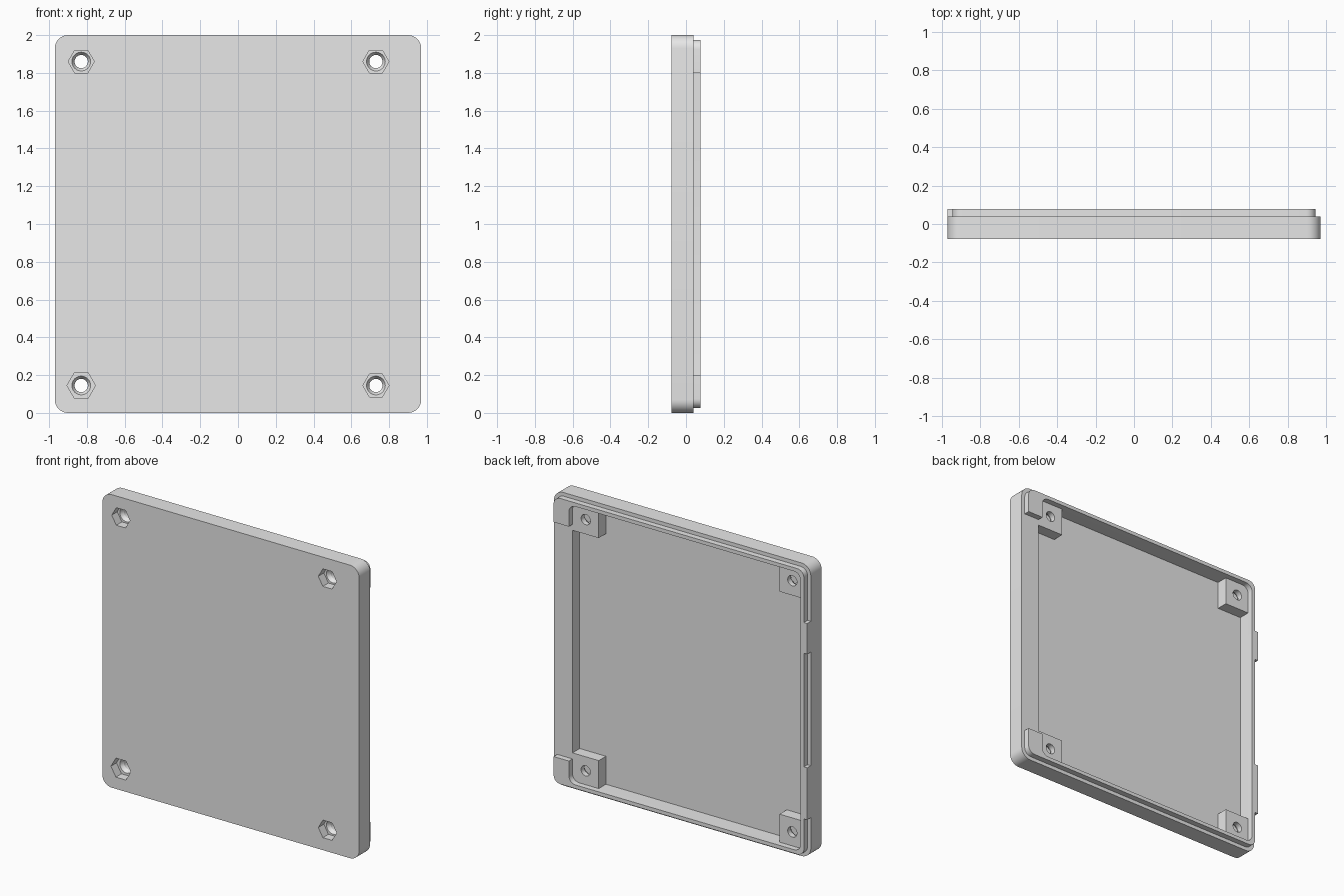
import bpy, bmesh, math
from mathutils import Matrix

cube = bpy.data.objects.get("Cube")
if cube:
    bpy.data.objects.remove(cube, do_unlink=True)

# Depth levels, front to back
FRONT, FLOOR, RIM, LIP = -0.078, -0.039, 0.039, 0.078
HOLES = [(x, z) for x in (-0.83, 0.73) for z in (0.145, 1.86)]

grey = bpy.data.materials.new("light grey plastic")
grey.use_nodes = True
grey.diffuse_color = (0.8, 0.8, 0.8, 1)
grey.node_tree.nodes["Principled BSDF"].inputs["Base Color"].default_value = (0.8, 0.8, 0.8, 1)


def finish(name, bm):
    bmesh.ops.recalc_face_normals(bm, faces=bm.faces)
    mesh = bpy.data.meshes.new(name)
    bm.to_mesh(mesh)
    bm.free()
    mesh.materials.append(grey)
    obj = bpy.data.objects.new(name, mesh)
    bpy.context.collection.objects.link(obj)
    return obj


def plate(name, x0, x1, z0, z1, y0, y1, radius=0.0, steps=8):
    """Rounded rectangle in x and z, extruded from y0 to y1."""
    points = []
    if radius:
        corners = [(x1 - radius, z1 - radius), (x0 + radius, z1 - radius),
                   (x0 + radius, z0 + radius), (x1 - radius, z0 + radius)]
        for i, (cx, cz) in enumerate(corners):
            for k in range(steps + 1):
                a = math.pi / 2 * (i + k / steps)
                points.append((cx + radius * math.cos(a), cz + radius * math.sin(a)))
    else:
        points = [(x1, z1), (x0, z1), (x0, z0), (x1, z0)]
    bm = bmesh.new()
    face = bm.faces.new([bm.verts.new((x, y0, z)) for x, z in points])
    new = bmesh.ops.extrude_face_region(bm, geom=[face])["geom"]
    verts = [v for v in new if isinstance(v, bmesh.types.BMVert)]
    bmesh.ops.translate(bm, verts=verts, vec=(0, y1 - y0, 0))
    return finish(name, bm)


def bore(name, x, z, y0, y1, r0, r1, sides):
    """Cylinder or cone along y, radius r0 at y0 and r1 at y1."""
    bm = bmesh.new()
    bmesh.ops.create_cone(bm, cap_ends=True, segments=sides, radius1=r0, radius2=r1, depth=y1 - y0)
    if sides == 6:
        # Points of the hexagon lie left and right
        bmesh.ops.rotate(bm, verts=bm.verts, matrix=Matrix.Rotation(math.pi / 6, 3, "Z"))
        if max(v.co.x for v in bm.verts) < r0 * 0.99:
            bmesh.ops.rotate(bm, verts=bm.verts, matrix=Matrix.Rotation(math.pi / 6, 3, "Z"))
    bmesh.ops.rotate(bm, verts=bm.verts, matrix=Matrix.Rotation(-math.pi / 2, 3, "X"))
    bmesh.ops.translate(bm, verts=bm.verts, vec=(x, (y0 + y1) / 2, z))
    return finish(name, bm)


def cut(target, cutter):
    """Subtract the cutter from the target and discard it."""
    mod = target.modifiers.new("cut", "BOOLEAN")
    mod.operation, mod.solver, mod.object = "DIFFERENCE", "EXACT", cutter
    bpy.context.view_layer.objects.active = target
    bpy.ops.object.modifier_apply(modifier=mod.name)
    bpy.data.objects.remove(cutter, do_unlink=True)


def pocket(y0, y1):
    return plate("pocket_cutter", -0.92, 0.83, 0.05, 1.95, y0, y1, 0.05)


# Cover: rounded tray with a pocket that leaves four screw bosses standing
cover = plate("cover", -0.97, 0.97, 0, 2, FRONT, RIM, 0.07)
hollow = pocket(FLOOR, 0.2)
for x, z in HOLES:
    inner_x = x + (0.096 if x < 0 else -0.098)
    outer_x = -1 if x < 0 else 0.9
    low, high = (-0.1, z + 0.096) if z < 1 else (z - 0.1, 2.1)
    cut(hollow, plate("boss_cutter", min(inner_x, outer_x), max(inner_x, outer_x),
                      low, high, -0.2, RIM))
# Trim the space above the rim so the bosses end flush with it
cut(hollow, plate("trim_cutter", -1.2, 1.2, -0.2, 2.2, RIM, 0.4))
cut(cover, hollow)

# Hexagonal nut pockets, tapered seats and screw holes
for x, z in HOLES:
    size = 0.075 if x < 0 and z < 1 else 0.069
    cut(cover, bore("nut_cutter", x, z, FRONT - 0.03, FRONT + 0.06, size, size, 6))
    cut(cover, bore("seat_cutter", x, z, FRONT + 0.05, FRONT + 0.085, 0.056, 0.034, 32))
    cut(cover, bore("hole_cutter", x, z, FRONT - 0.05, RIM + 0.05, 0.035, 0.035, 32))

# Raised lip, open along the left side between the two corner pieces
lip = plate("lip", -0.945, 0.945, 0.025, 1.975, RIM, LIP, 0.05)
cut(lip, pocket(-0.1, 0.2))
cut(lip, plate("gap_cutter", 0.8, 1.2, 0.2, 1.8, -0.1, 0.2))

# Tabs that bring the lip out to the right edge
tabs = [plate(f"tab_{name}", -0.97, -0.945, z0, z1, RIM, LIP)
        for name, z0, z1 in (("lower", 0.28, 0.635), ("upper", 1.41, 1.62))]

bpy.ops.object.select_all(action="DESELECT")
for obj in [cover, lip] + tabs:
    obj.select_set(True)
bpy.context.view_layer.objects.active = cover
bpy.ops.object.shade_smooth_by_angle(angle=math.radians(30))
